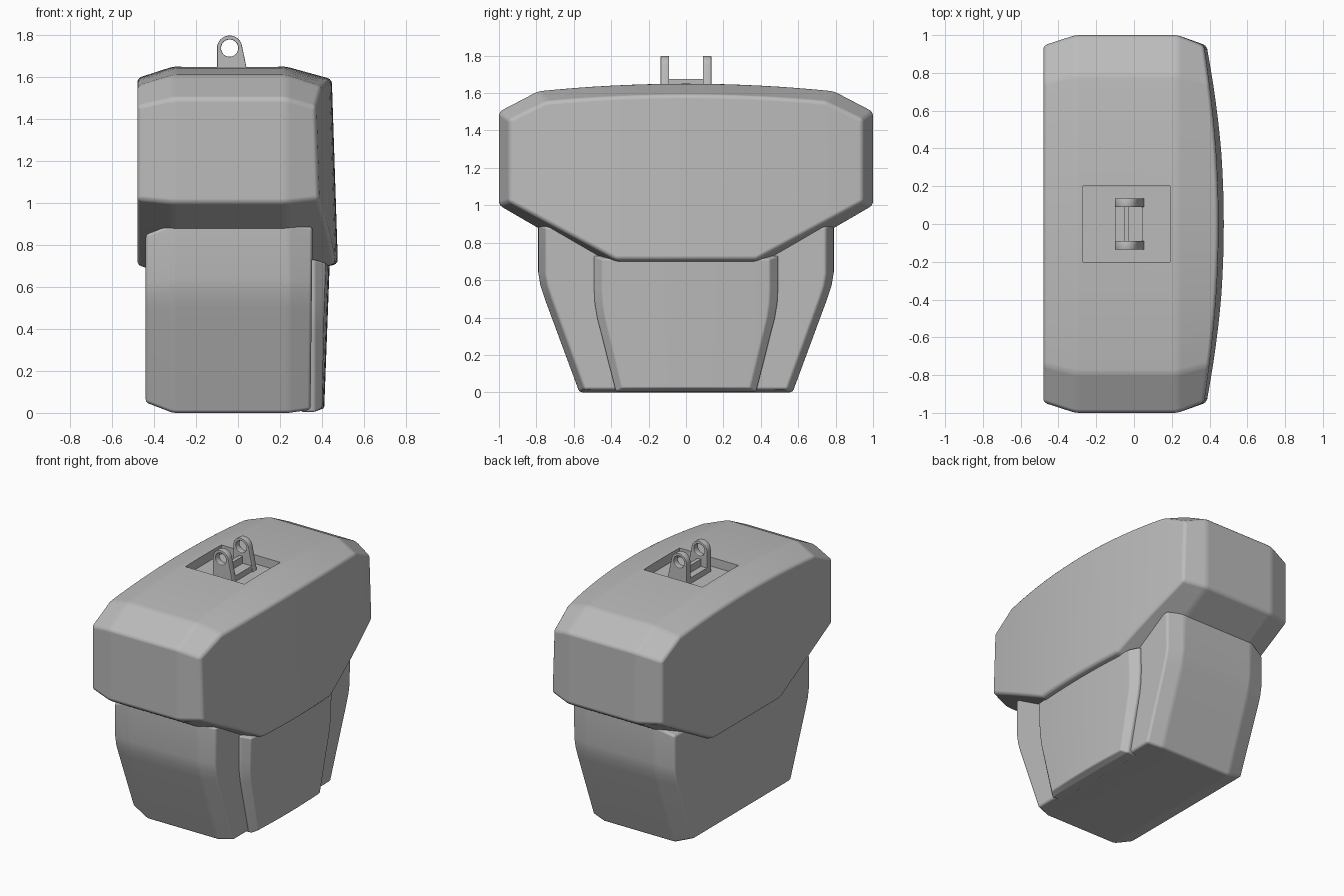
import bpy, bmesh, math
from mathutils import Matrix

if "Cube" in bpy.data.objects:
    bpy.data.objects.remove(bpy.data.objects["Cube"])

grey = bpy.data.materials.new("plain grey")
grey.use_nodes = True
grey.diffuse_color = (0.5, 0.5, 0.5, 1)
grey.node_tree.nodes["Principled BSDF"].inputs["Base Color"].default_value = (0.5, 0.5, 0.5, 1)


def finish(name, bm, smooth=False):
    bmesh.ops.recalc_face_normals(bm, faces=bm.faces)
    for f in bm.faces:
        f.smooth = smooth
    mesh = bpy.data.meshes.new(name)
    bm.to_mesh(mesh)
    bm.free()
    mesh.materials.append(grey)
    obj = bpy.data.objects.new(name, mesh)
    bpy.context.collection.objects.link(obj)
    return obj


def shell(name, grid, stations, bevel):
    """Solid from a (y, z) grid: rims at each station along x, gridded caps at both ends.
    A station is (x function, y inset, z inset)."""
    bm = bmesh.new()
    rows, cols = len(grid), len(grid[0])
    flat = [p for row in grid for p in row]
    half_y = max(p[0] for p in flat)
    low, high = min(p[1] for p in flat), max(p[1] for p in flat)
    mid, half_z = (low + high) / 2, (high - low) / 2
    rim = ([(0, j) for j in range(cols)] + [(i, cols - 1) for i in range(1, rows)]
           + [(rows - 1, j) for j in reversed(range(cols - 1))]
           + [(i, 0) for i in reversed(range(1, rows - 1))])
    rings = []
    for s, (fx, dy, dz) in enumerate(stations):
        cap = s in (0, len(stations) - 1)
        verts = {}
        for key in ([(i, j) for i in range(rows) for j in range(cols)] if cap else rim):
            y, z = grid[key[0]][key[1]]
            y *= 1 - dy / half_y
            z = mid + (z - mid) * (1 - dz / half_z)
            verts[key] = bm.verts.new((fx(y, z), y, z))
        if cap:
            for i in range(rows - 1):
                for j in range(cols - 1):
                    bm.faces.new([verts[k] for k in
                                  ((i, j), (i, j + 1), (i + 1, j + 1), (i + 1, j))])
        rings.append([verts[k] for k in rim])
    for a, b in zip(rings, rings[1:]):
        for k in range(len(rim)):
            n = (k + 1) % len(rim)
            bm.faces.new((a[k], a[n], b[n], b[k]))
    obj = finish(name, bm, True)
    mod = obj.modifiers.new("soft edges", 'BEVEL')
    mod.width, mod.segments = bevel, 3
    mod.limit_method, mod.angle_limit = 'ANGLE', math.radians(14)
    mod.harden_normals = True
    return obj


def box(name, lo, hi):
    bm = bmesh.new()
    size = [b - a for a, b in zip(lo, hi)]
    centre = [(a + b) / 2 for a, b in zip(lo, hi)]
    bmesh.ops.create_cube(bm, size=1, matrix=Matrix.Translation(centre) @ Matrix.Diagonal((*size, 1)))
    return finish(name, bm)


def at(x):
    return lambda y, z: x


def spread(half, n=12):
    return [half * (2 * i / n - 1) for i in range(n + 1)]


# Upper housing: arched top, sloped underside, bowed outer face
shoulder = 0.79
ys = [-1] + spread(shoulder, 16) + [1]
top = [(y, 1.65 - 0.065 * y * y if abs(y) < 0.9 else 1.5) for y in ys]
under = [(y, 0.65 + 0.579 * max(0, abs(y) - 0.395)) for y in ys]
upper = shell("upper_housing", [under, top], [
    (at(-0.48), 0.055, 0.055), (at(-0.31), 0, 0), (at(0.23), 0, 0),
    (lambda y, z: 0.476 - 0.033 * (z - 0.71) - 0.09 * y * y, 0.055, 0.06)], 0.02)

# Square pocket in the top
cutter = box("pocket_cutter", (-0.27, -0.2, 1.585), (0.19, 0.2, 1.9))
cutter.hide_render = True
cut = upper.modifiers.new("pocket", 'BOOLEAN')
cut.object, cut.operation, cut.solver = cutter, 'DIFFERENCE', 'EXACT'
bpy.context.view_layer.objects.active = upper
for mod in list(upper.modifiers):
    bpy.ops.object.modifier_apply(modifier=mod.name)
bpy.data.objects.remove(cutter)

# Lower body: straight above, tapering to the base
rows = [(0, 0.57), (0.5, 0.755), (0.57, 0.778), (0.64, 0.79), (0.9, 0.79)]
shell("lower_body", [[(y, z) for y in spread(w)] for z, w in rows], [
    (at(-0.44), 0.04, 0.05), (at(-0.31), 0, 0), (at(0.24), 0, 0),
    (lambda y, z: 0.345 + 0.012 * z, 0.04, 0.015)], 0.015)

# Raised bowed panel on the outer side of the lower body
rows = [(0.005, 0.375), (0.4, 0.475), (0.48, 0.488), (0.56, 0.492), (0.73, 0.492)]
shell("side_panel", [[(y, z) for y in spread(w)] for z, w in rows], [
    (at(0.3), 0, 0), (at(0.365), 0, 0),
    (lambda y, z: 0.41 + 0.038 * z - 0.09 * y * y, 0.045, 0.018)], 0.008)


# Mounting bracket: two pierced lugs, a foot and a rib
def lug(name, y):
    curve = bpy.data.curves.new(name, 'CURVE')
    curve.dimensions, curve.fill_mode, curve.extrude = '2D', 'BOTH', 0.019
    curve.bevel_depth, curve.bevel_resolution = 0.004, 1
    cx, cz = -0.04, 1.738

    def arc(r, a, b, n):
        return [(cx + r * math.cos(math.radians(a + (b - a) * i / n)),
                 cz + r * math.sin(math.radians(a + (b - a) * i / n))) for i in range(n + 1)]
    outline = [(-0.096, 1.58), (0.05, 1.58)] + arc(0.056, 12, 180, 16)
    for pts in (outline, arc(0.045, 0, 345, 23)):
        spline = curve.splines.new('POLY')
        spline.points.add(len(pts) - 1)
        for p, (x, z) in zip(spline.points, pts):
            p.co = (x, z, 0, 1)
        spline.use_cyclic_u = True
    curve.materials.append(grey)
    obj = bpy.data.objects.new(name, curve)
    obj.location.y = y
    obj.rotation_euler.x = math.pi / 2
    bpy.context.collection.objects.link(obj)
    bpy.ops.object.select_all(action='DESELECT')
    obj.select_set(True)
    bpy.context.view_layer.objects.active = obj
    bpy.ops.object.convert(target='MESH')
    bpy.ops.object.shade_smooth_by_angle(angle=math.radians(30))


lug("front_lug", -0.113)
lug("back_lug", 0.113)
box("bracket_foot", (-0.1, -0.095, 1.58), (0.045, 0.095, 1.625))
box("bracket_rib", (-0.053, -0.095, 1.6), (-0.026, 0.095, 1.675))
